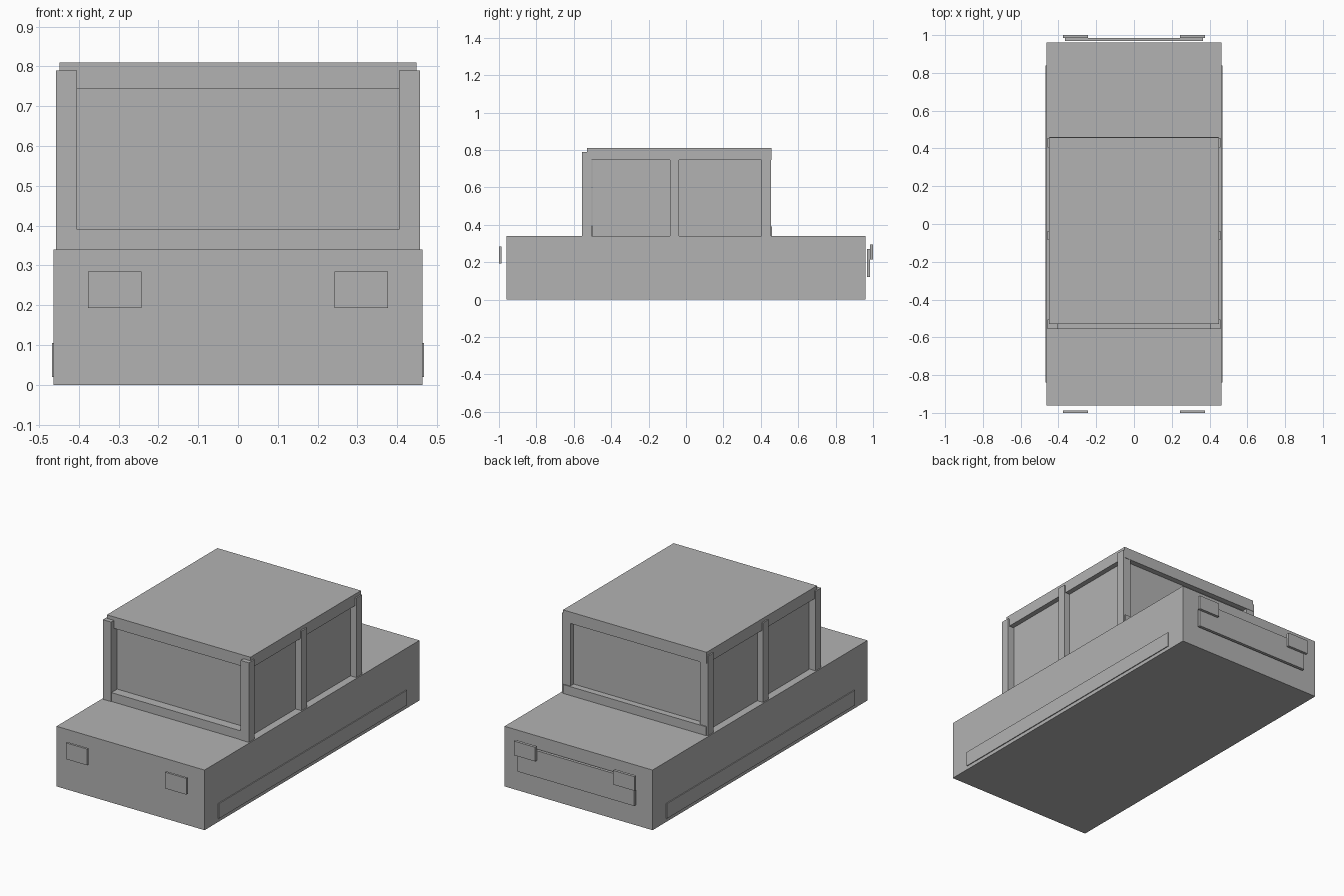
import bpy
import bmesh

cube = bpy.data.objects.get("Cube")
if cube:
    bpy.data.objects.remove(cube, do_unlink=True)

GREY = (0.45, 0.45, 0.45, 1)
grey = bpy.data.materials.new("plain grey")
grey.use_nodes = True
grey.diffuse_color = GREY
grey.node_tree.nodes["Principled BSDF"].inputs["Base Color"].default_value = GREY


def box(name, x, y, z):
    """Box between the given (low, high) limits on each axis."""
    mesh = bpy.data.meshes.new(name)
    bm = bmesh.new()
    bmesh.ops.create_cube(bm, size=1)
    for v in bm.verts:
        v.co = [lim[0] if c < 0 else lim[1] for c, lim in zip(v.co, (x, y, z))]
    bm.to_mesh(mesh)
    bm.free()
    mesh.materials.append(grey)
    obj = bpy.data.objects.new(name, mesh)
    bpy.context.collection.objects.link(obj)
    return obj


def pair(name, x, y, z):
    """Matching boxes on the left (+x) and right (-x) sides."""
    box("left_" + name, x, y, z)
    box("right_" + name, (-x[1], -x[0]), y, z)


# Lower body and roof
box("body", (-0.463, 0.463), (-0.96, 0.96), (0, 0.34))
box("roof", (-0.449, 0.449), (-0.53, 0.457), (0.745, 0.81))

# Recessed glass block inside the cabin frame
box("windows", (-0.42, 0.42), (-0.5, 0.425), (0.335, 0.75))

# Cabin frame
pair("front_pillar", (0.405, 0.457), (-0.555, -0.505), (0.335, 0.79))
pair("middle_pillar", (0.41, 0.457), (-0.085, -0.037), (0.335, 0.79))
pair("rear_pillar", (0.405, 0.457), (0.405, 0.455), (0.335, 0.79))
box("front_sill", (-0.41, 0.41), (-0.552, -0.495), (0.335, 0.39))
box("rear_sill", (-0.447, 0.447), (0.415, 0.461), (0.335, 0.39))

# Side trim, lamps and rear panel
pair("side_strip", (0.46, 0.468), (-0.84, 0.84), (0.02, 0.105))
pair("headlight", (0.243, 0.377), (-1.0, -0.987), (0.193, 0.285))
box("rear_panel", (-0.365, 0.365), (0.968, 0.985), (0.12, 0.27))
pair("tail_light", (0.243, 0.377), (0.984, 1.0), (0.215, 0.295))
